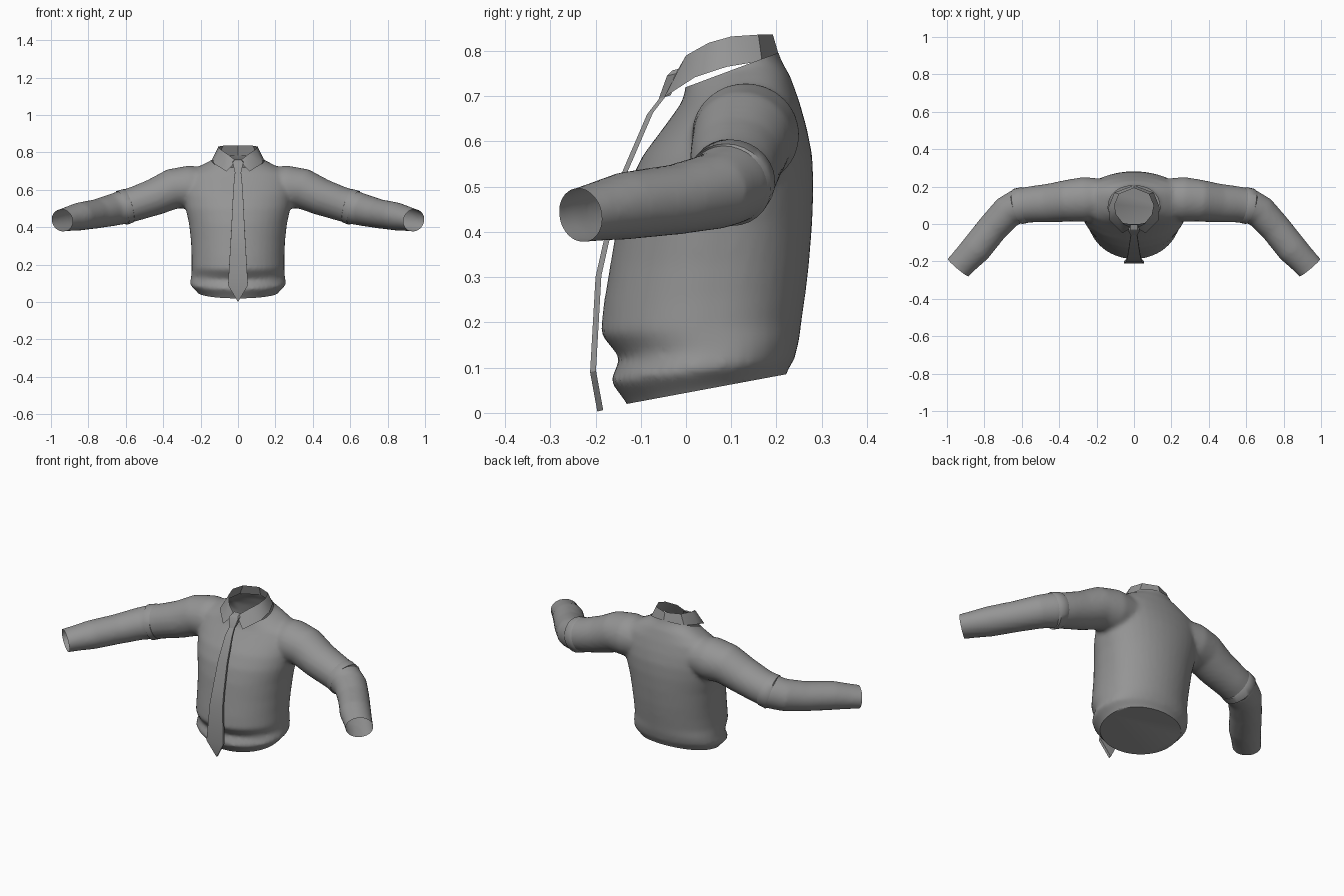
import bpy, bmesh
from math import sin, cos, pi, radians
from mathutils import Vector

if "Cube" in bpy.data.objects:
    bpy.data.objects.remove(bpy.data.objects["Cube"])

grey = bpy.data.materials.new("cloth grey")
grey.use_nodes = True
grey.diffuse_color = (0.3, 0.3, 0.3, 1)
grey.node_tree.nodes["Principled BSDF"].inputs["Base Color"].default_value = (0.3, 0.3, 0.3, 1)


def finish(bm, name, angle=40):
    mesh = bpy.data.meshes.new(name)
    bm.to_mesh(mesh)
    bm.free()
    ob = bpy.data.objects.new(name, mesh)
    bpy.context.collection.objects.link(ob)
    mesh.materials.append(grey)
    bpy.ops.object.select_all(action='DESELECT')
    ob.select_set(True)
    bpy.context.view_layer.objects.active = ob
    bpy.ops.object.shade_smooth_by_angle(angle=radians(angle))
    return ob


def loft(bm, rings, caps=True):
    rows = [[bm.verts.new(p) for p in ring] for ring in rings]
    n = len(rows[0])
    for a, b in zip(rows, rows[1:]):
        for i in range(n):
            j = (i + 1) % n
            bm.faces.new((a[i], a[j], b[j], b[i]))
    if caps:
        bm.faces.new(rows[0])
        bm.faces.new(rows[-1])


def body_ring(half, front, back, z_front, z_back, n=40):
    mid, depth = (front + back) / 2, (back - front) / 2
    ring = []
    for i in range(n):
        c, s = cos(2 * pi * i / n), sin(2 * pi * i / n)
        # flatter back, rounder belly
        y = s if s < 0 else s ** 0.8
        t = (y + 1) / 2
        ring.append((half * c, mid + depth * y, z_front + (z_back - z_front) * t))
    return ring


def tube_rings(path, side, grow=0, n=28):
    rings = []
    for k, (x, y, z, ry, rz) in enumerate(path):
        p, q = path[max(k - 1, 0)], path[min(k + 1, len(path) - 1)]
        along = (Vector(q[:3]) - Vector(p[:3])).normalized()
        across = along.cross(Vector((0, 0, 1))).normalized()
        up = across.cross(along)
        ring = []
        for i in range(n):
            a = 2 * pi * i / n
            v = Vector((x, y, z)) + across * (ry + grow) * cos(a) + up * (rz + grow) * sin(a)
            ring.append((side * v.x, v.y, v.z))
        rings.append(ring)
    return rings


# Shirt body profile: half width, front y, back y, front z, back z
torso = [
    (.19, -.11, .21, -.03, .03), (.215, -.13, .22, .02, .085),
    (.258, -.168, .24, .07, .12), (.25, -.145, .25, .12, .16),
    (.248, -.189, .255, .175, .2), (.248, -.182, .265, .24, .27),
    (.252, -.167, .272, .33, .33), (.262, -.152, .279, .42, .42),
    (.28, -.13, .282, .5, .5), (.29, -.095, .279, .57, .57),
    (.295, -.05, .267, .63, .63), (.28, -.01, .25, .685, .69),
    (.2, -.002, .23, .71, .745), (.13, 0, .207, .735, .785),
    (.11, 0, .195, .8, .85)]

# Sleeve path: centre x, y, z, sideways radius, upright radius
sleeve = [
    (.14, .14, .62, .1, .1), (.26, .132, .615, .12, .115),
    (.35, .125, .605, .112, .108), (.45, .112, .56, .104, .098),
    (.55, .105, .526, .097, .092), (.62, .095, .505, .093, .09),
    (.675, .066, .491, .088, .085), (.755, -.02, .472, .083, .078),
    (.845, -.133, .458, .083, .075), (.9, -.19, .446, .076, .066),
    (.94, -.233, .437, .074, .06), (.99, -.29, .428, .074, .06)]

# Fuse body and sleeves into one skin
bm = bmesh.new()
loft(bm, [body_ring(*r) for r in torso])
for side in (-1, 1):
    loft(bm, tube_rings(sleeve, side))
bmesh.ops.recalc_face_normals(bm, faces=bm.faces)
solid = finish(bm, "shirt_solid")
remesh = solid.modifiers.new("fuse", 'REMESH')
remesh.mode = 'VOXEL'
remesh.voxel_size = 0.012
soften = solid.modifiers.new("soften", 'SMOOTH')
soften.iterations = 5
fused = bpy.data.meshes.new_from_object(solid.evaluated_get(bpy.context.evaluated_depsgraph_get()))
bm = bmesh.new()
bm.from_mesh(fused)
bpy.data.objects.remove(solid)
bpy.data.meshes.remove(fused)


def trim(point, normal):
    geom = bm.verts[:] + bm.edges[:] + bm.faces[:]
    cut = bmesh.ops.bisect_plane(bm, geom=geom, plane_co=point, plane_no=normal, clear_outer=True)
    return [e for e in cut["geom_cut"] if isinstance(e, bmesh.types.BMEdge)]


# Open the neck and cuffs, close the hem
trim((0, 0, .72), (0, -.35, .94))
for side in (-1, 1):
    trim((side * .94, -.233, .437), (side * .64, -.76, -.13))
hem = trim((0, -.13, .02), (0, .183, -.983))
bmesh.ops.edgeloop_fill(bm, edges=hem)
finish(bm, "shirt", 50)

# Hem fold around each elbow
for side, label in ((1, "left"), (-1, "right")):
    bm = bmesh.new()
    fold = [(.57, .104, .518, .083, .08), (.585, .102, .515, .095, .091),
            (.62, .094, .504, .095, .093), (.623, .092, .503, .08, .078)]
    loft(bm, tube_rings(fold, side, .002), caps=False)
    bmesh.ops.recalc_face_normals(bm, faces=bm.faces)
    finish(bm, label + "_sleeve_fold")

# Collar band with pointed flaps, one half mirrored
rim = [(.01, -.02, .755), (.055, 0, .79), (.095, .05, .818),
       (.105, .1, .832), (.08, .16, .836), (0, .192, .836)]
edge = [(.02, -.026, .743), (.062, -.048, .698), (.13, .02, .742),
        (.137, .09, .765), (.105, .168, .778), (0, .207, .785)]
bm = bmesh.new()
for side in (-1, 1):
    top = [bm.verts.new((side * x, y, z)) for x, y, z in rim]
    low = [bm.verts.new((side * x, y, z)) for x, y, z in edge]
    for i in range(len(rim) - 1):
        quad = (top[i], low[i], low[i + 1], top[i + 1])
        bm.faces.new(quad if side > 0 else quad[::-1])
bmesh.ops.remove_doubles(bm, verts=bm.verts, dist=.0005)
finish(bm, "collar")


def strap(name, stations, thick):
    # Flat band through stations of half width, y, z
    bm = bmesh.new()
    loft(bm, [[(-w, y, z), (w, y, z), (w, y + thick, z + thick / 4), (-w, y + thick, z + thick / 4)]
              for w, y, z in stations])
    bmesh.ops.recalc_face_normals(bm, faces=bm.faces)
    finish(bm, name, 30)


# Necktie
strap("tie_knot", [(.02, -.03, .757), (.029, -.042, .745), (.017, -.06, .695)], .026)
strap("tie_blade", [(.015, -.055, .7), (.021, -.086, .66), (.029, -.142, .53),
                    (.036, -.182, .38), (.041, -.2, .3), (.053, -.212, .09), (.002, -.196, .003)], .013)
